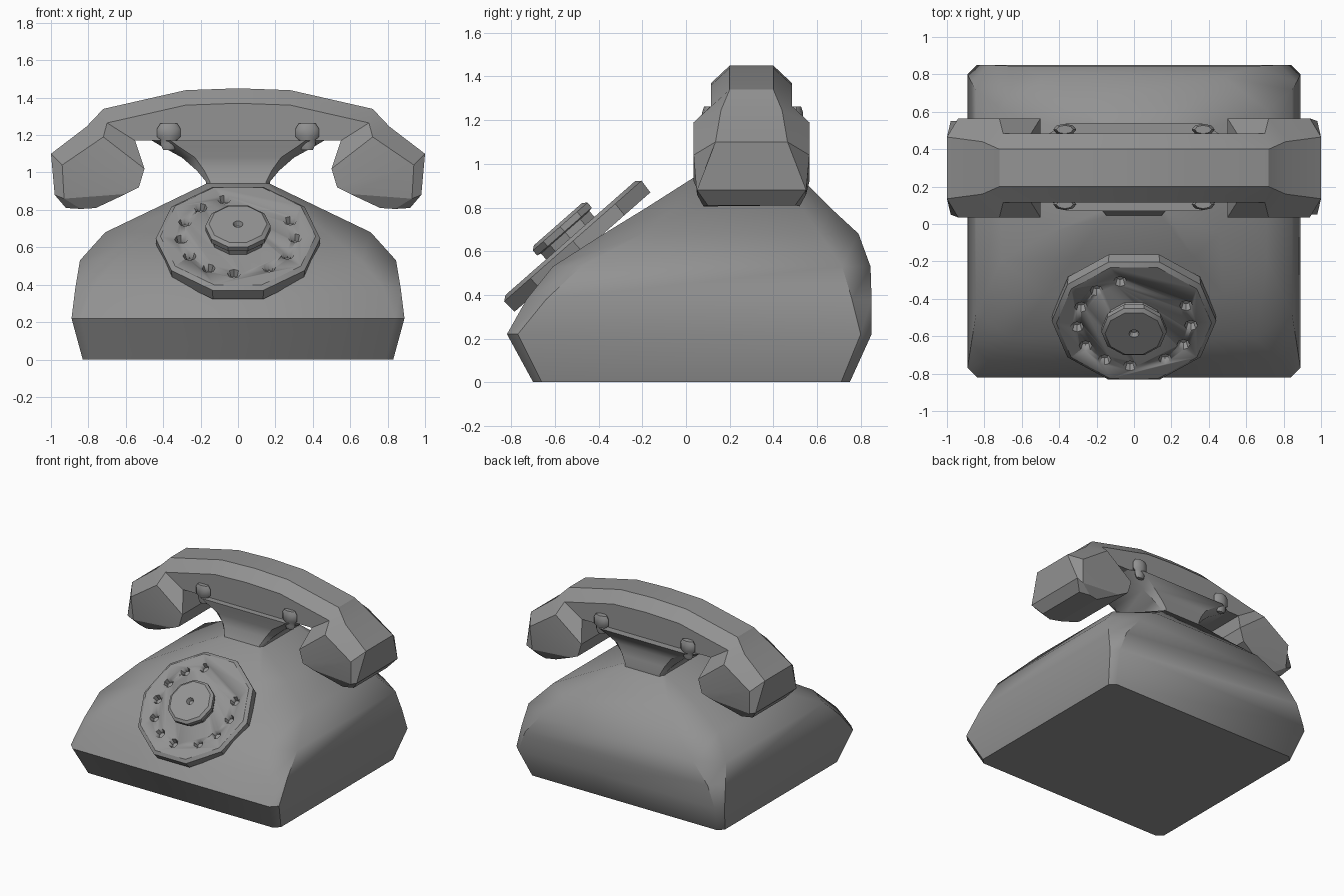
import bpy, bmesh, math
from mathutils import Matrix, Vector

cube = bpy.data.objects.get("Cube")
if cube:
    bpy.data.objects.remove(cube, do_unlink=True)

GREY = (0.29, 0.29, 0.29, 1)
grey = bpy.data.materials.new("mid grey")
grey.use_nodes = True
grey.diffuse_color = GREY
grey.node_tree.nodes["Principled BSDF"].inputs["Base Color"].default_value = GREY


def finish(name, bm, angle=30, matrix=None):
    """Turn a bmesh into a shaded, coloured object."""
    bmesh.ops.recalc_face_normals(bm, faces=bm.faces)
    if matrix:
        bm.transform(matrix)
    mesh = bpy.data.meshes.new(name)
    bm.to_mesh(mesh)
    bm.free()
    obj = bpy.data.objects.new(name, mesh)
    bpy.context.collection.objects.link(obj)
    mesh.materials.append(grey)
    bpy.ops.object.select_all(action='DESELECT')
    obj.select_set(True)
    bpy.context.view_layer.objects.active = obj
    bpy.ops.object.shade_smooth_by_angle(angle=math.radians(angle))
    return obj


def loft(rings):
    """Skin a list of equal-sized rings and cap both ends."""
    bm = bmesh.new()
    loops = [[bm.verts.new(p) for p in ring] for ring in rings]
    for a, b in zip(loops, loops[1:]):
        n = len(a)
        for i in range(n):
            j = (i + 1) % n
            bm.faces.new((a[i], a[j], b[j], b[i]))
    bm.faces.new(loops[0])
    bm.faces.new(loops[-1])
    return bm


def cut_rect(z, hx, front, back, cx, cy):
    """Rectangle with cut corners."""
    return [(hx, front + cy, z), (hx, back - cy, z), (hx - cx, back, z), (cx - hx, back, z),
            (-hx, back - cy, z), (-hx, front + cy, z), (cx - hx, front, z), (hx - cx, front, z)]


def lathe(steps, sides, squash=1.0):
    """Rings of (radius, height) around local z."""
    turns = [math.tau * i / sides for i in range(sides)]
    return loft([[(r * math.cos(t), r * squash * math.sin(t), z) for t in turns] for r, z in steps])


# Main housing
body = [(0, .83, -.70, .75, .04, .04), (.22, .89, -.82, .85, .05, .05),
        (.38, .87, -.73, .85, .09, .09), (.53, .845, -.61, .845, .19, .13),
        (.68, .71, -.376, .79, .24, .18), (.80, .46, -.18, .66, .14, .13),
        (.94, .17, .04, .52, .02, .03)]
finish("housing", loft([cut_rect(*r) for r in body]), 42)

# Flared cradle on the neck
cradle = [(.92, .17, .04, .53, .02, .03), (.95, .17, .05, .53, .02, .03),
          (1.01, .22, .08, .52, .04, .04), (1.08, .30, .09, .51, .07, .05),
          (1.14, .41, .075, .525, .09, .06), (1.17, .46, .07, .54, .10, .06)]
finish("cradle", loft([cut_rect(*r) for r in cradle]), 40)

# Four rounded prongs that hold the handset
prong = [(.03, 1.12), (.045, 1.15), (.045, 1.175), (.062, 1.19), (.062, 1.235), (.045, 1.262)]
for x, side in ((-.37, "right"), (.37, "left")):
    for y, end in ((.105, "front"), (.505, "back")):
        finish(f"{end}_{side}_prong", lathe(prong, 8, .5), 50, Matrix.Translation((x, y, 0)))

# Handset: half sections as (x, half width, z) for crown, shoulder and underside
half = [((.28, .10, 1.44), (.28, .185, 1.36), (.28, .185, 1.17)),
        ((.72, .10, 1.34), (.70, .185, 1.265), (.55, .185, 1.17)),
        ((.81, .14, 1.245), (.72, .265, 1.19), (.50, .265, 1.02)),
        ((1.0, .165, 1.10), (.94, .265, 1.04), (.53, .265, .92)),
        ((.98, .25, .88), (.93, .25, .86), (.60, .25, .885)),
        ((.92, .20, .81), (.84, .22, .805), (.76, .20, .81))]
middle = ((0, .10, 1.45), (0, .185, 1.37), (0, .185, 1.17))
mirrored = [tuple((-x, w, z) for x, w, z in s) for s in reversed(half)]


def section(points):
    front = [(x, .30 - w, z) for x, w, z in points]
    return front + [(x, .30 + w, z) for x, w, z in reversed(points)]


finish("handset", loft([section(s) for s in mirrored + [middle] + half]), 20)

# Tilted rotary dial
tilt = Matrix.Translation((0, -.53, .66)) @ Matrix.Rotation(math.radians(41.3), 4, 'X')
dial = finish("dial", lathe([(.435, -.085), (.44, -.018), (.415, 0)], 10), 25, tilt)

# Finger holes cut into the dial, with a gap at the finger stop
holes = bmesh.new()
for i in range(11):
    a = math.radians(104 + 27 * i + (10 if i > 6 else 0))
    spot = Matrix.Translation(Vector((.305 * math.cos(a), .305 * math.sin(a), 0)))
    bmesh.ops.create_cone(holes, cap_ends=True, segments=8, radius1=.022, radius2=.048,
                          depth=.08, matrix=spot)
cutter = finish("hole_cutter", holes, 30, tilt)
cutter.hide_render = True


def cut(obj, tool):
    mod = obj.modifiers.new("cut", 'BOOLEAN')
    mod.operation = 'DIFFERENCE'
    mod.solver = 'EXACT'
    mod.object = tool
    bpy.ops.object.select_all(action='DESELECT')
    obj.select_set(True)
    bpy.context.view_layer.objects.active = obj
    bpy.ops.object.modifier_apply(modifier=mod.name)
    bpy.data.objects.remove(tool, do_unlink=True)


cut(dial, cutter)

# Stepped hub with a small centre recess
hub_steps = [(.155, -.01), (.155, .035), (.175, .04), (.175, .07), (.155, .085),
             (.027, .085), (.015, .06)]
finish("dial_hub", lathe(hub_steps, 10), 25, tilt)
